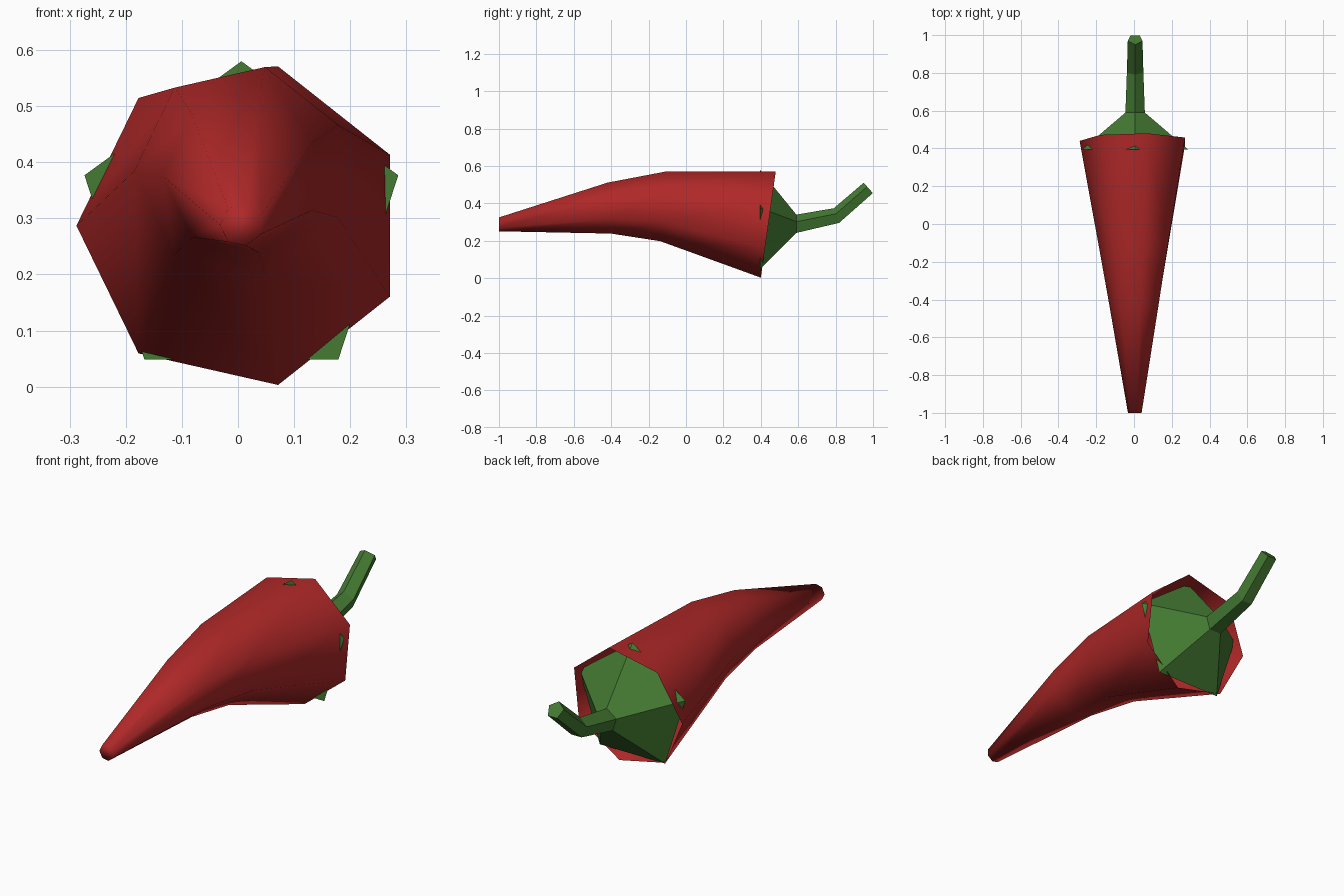
import bpy, bmesh, math

if "Cube" in bpy.data.objects:
    bpy.data.objects.remove(bpy.data.objects["Cube"])


def material(name, rgb):
    m = bpy.data.materials.new(name)
    m.diffuse_color = (*rgb, 1)
    m.use_nodes = True
    m.node_tree.nodes["Principled BSDF"].inputs["Base Color"].default_value = m.diffuse_color
    return m


red = material("pepper red", (0.43, 0.021, 0.021))
green = material("stalk green", (0.058, 0.195, 0.032))
CX = 0.006  # shared centre line


def loft(name, sides, start, rings, mat, cap_first, cap_last, smooth):
    """Skin regular polygons (y, z, radius, lean in degrees) along the length."""
    bm = bmesh.new()
    loops = []
    for y, z, r, lean in rings:
        t = math.radians(lean)
        loop = []
        for k in range(sides):
            a = math.radians(start) + k * math.tau / sides
            u, v = r * math.cos(a), r * math.sin(a)
            loop.append(bm.verts.new((CX + u, y + v * math.sin(t), z + v * math.cos(t))))
        loops.append(loop)
    for a, b in zip(loops, loops[1:]):
        for k in range(sides):
            n = (k + 1) % sides
            bm.faces.new((a[k], b[k], b[n], a[n]))
    if cap_first:
        bm.faces.new(loops[0])
    if cap_last:
        bm.faces.new(loops[-1][::-1])
    for f in bm.faces:
        f.smooth = smooth
    bm.normal_update()
    me = bpy.data.meshes.new(name)
    bm.to_mesh(me)
    bm.free()
    me.materials.append(mat)
    ob = bpy.data.objects.new(name, me)
    bpy.context.collection.objects.link(ob)
    return ob


# curved seven-sided pod, closed at the tip and open at the stalk end
loft("pod", 7, 180, [
    (-1.0, 0.288, 0.038, 0),
    (-0.41, 0.375, 0.140, -4),
    (-0.125, 0.384, 0.191, 4),
    (0.44, 0.287, 0.294, 8),
], red, True, False, True)

# five-sided cap whose corners poke through the pod, running into the bent stalk
loft("cap_and_stalk", 5, 90, [
    (0.395, 0.286, 0.294, 0),
    (0.59, 0.286, 0.054, 0),
    (0.806, 0.331, 0.046, -20),
    (0.977, 0.480, 0.041, -41.7),
], green, True, True, False)
